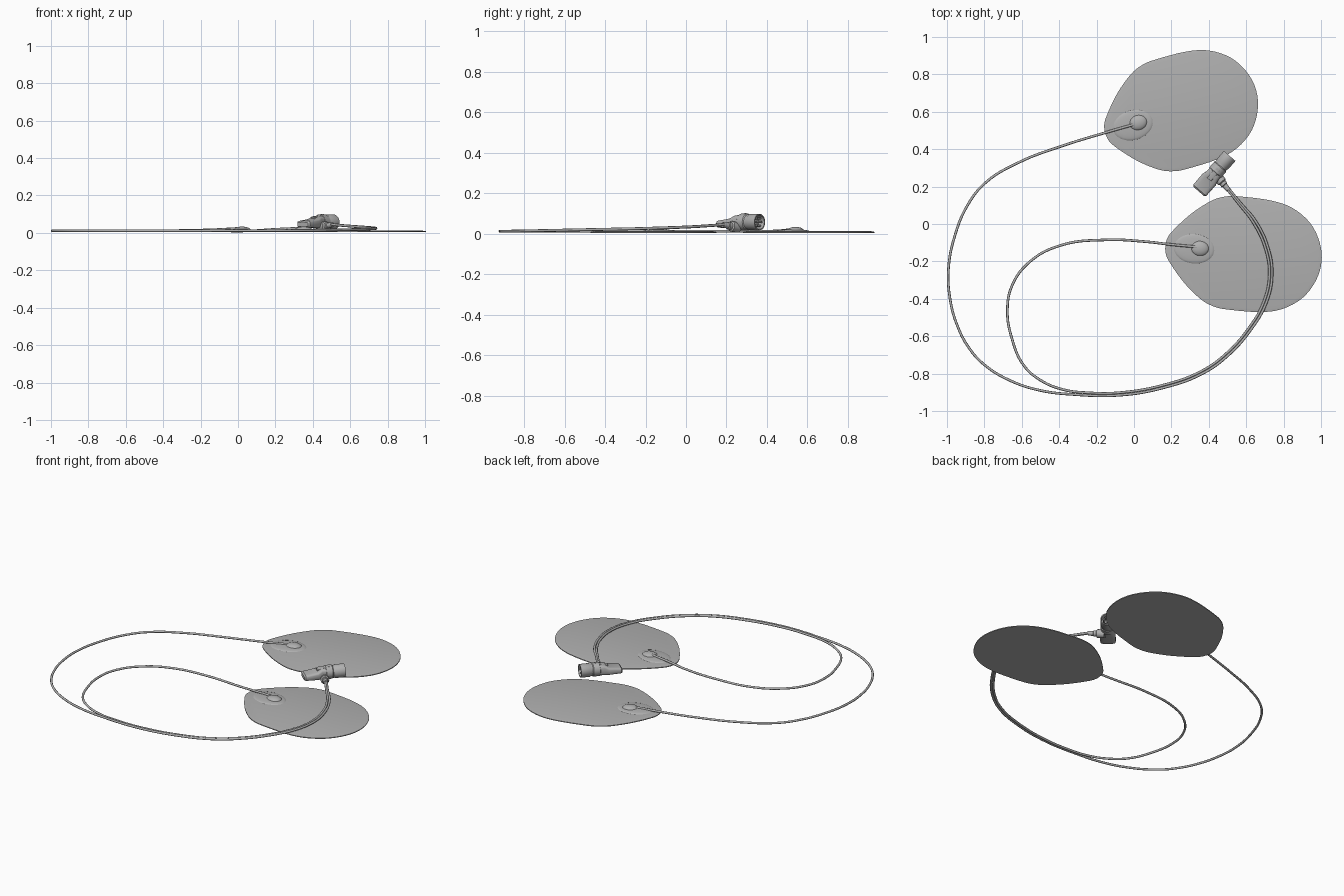
import bpy, bmesh, math
from mathutils import Vector, Matrix

if "Cube" in bpy.data.objects:
    bpy.data.objects.remove(bpy.data.objects["Cube"])

grey = bpy.data.materials.new("mid_grey")
grey.diffuse_color = (0.44, 0.44, 0.44, 1)
grey.use_nodes = True
grey.node_tree.nodes["Principled BSDF"].inputs["Base Color"].default_value = grey.diffuse_color


def shade(ob, angle):
    bpy.ops.object.select_all(action='DESELECT')
    ob.select_set(True)
    bpy.context.view_layer.objects.active = ob
    if ob.type == 'CURVE':
        bpy.ops.object.convert(target='MESH')
        ob = bpy.context.view_layer.objects.active
    ob.data.materials.append(grey)
    bpy.ops.object.shade_smooth_by_angle(angle=math.radians(angle))


def finish(bm, name, mat, angle=35):
    bmesh.ops.recalc_face_normals(bm, faces=bm.faces)
    bm.transform(mat)
    me = bpy.data.meshes.new(name)
    bm.to_mesh(me)
    bm.free()
    ob = bpy.data.objects.new(name, me)
    bpy.context.collection.objects.link(ob)
    shade(ob, angle)


def closed_spline(pts, n=4):
    """Catmull-Rom samples through a closed 2D outline."""
    p = [Vector(q) for q in pts]
    out = []
    for i in range(len(p)):
        a, b, c, d = p[i - 1], p[i], p[(i + 1) % len(p)], p[(i + 2) % len(p)]
        for k in range(n):
            t = k / n
            out.append(0.5 * (2 * b + (c - a) * t + (2 * a - 5 * b + 4 * c - d) * t * t
                              + (3 * b - a - 3 * c + d) * t ** 3))
    return out


def loft(rings, name, mat, angle=35):
    """Skin a list of equal-length 3D rings and cap both ends."""
    bm = bmesh.new()
    vs = [[bm.verts.new(p) for p in r] for r in rings]
    n = len(vs[0])
    for a, b in zip(vs, vs[1:]):
        for i in range(n):
            bm.faces.new((a[i], a[(i + 1) % n], b[(i + 1) % n], b[i]))
    bm.faces.new(vs[0][::-1])
    bm.faces.new(vs[-1])
    finish(bm, name, mat, angle)


def dome(name, mat, size, at):
    """Upper half of an ellipsoid."""
    bm = bmesh.new()
    bmesh.ops.create_uvsphere(bm, u_segments=24, v_segments=12, radius=1)
    bmesh.ops.delete(bm, geom=[v for v in bm.verts if v.co.z < -0.01], context='VERTS')
    finish(bm, name, mat @ Matrix.Translation(at) @ Matrix.Diagonal((*size, 1)), 60)


# Pads: thin egg-shaped slab with a feathered rim, soft swelling and cable anchor
half = [(0.035, 0.095), (0.12, 0.19), (0.215, 0.265), (0.285, 0.295), (0.36, 0.304), (0.53, 0.3),
        (0.65, 0.272), (0.752, 0.203), (0.814, 0.105)]
outline = [(0, 0.035)] + half + [(0.835, 0)] + [(u, -v) for u, v in half[::-1]] + [(0, -0.035)]


def pad(prefix, tip, deg):
    m = Matrix.Translation((*tip, 0)) @ Matrix.Rotation(math.radians(deg), 4, 'Z')
    pts = closed_spline(outline)
    ring = lambda z, s=1, cx=0.45: [(cx + (p.x - cx) * s, p.y * s, z) for p in pts]
    loft([ring(0.004), ring(0.009), ring(0.0125, 0.945, 0.47)], prefix + "_pad", m)
    dome(prefix + "_pad_swelling", m, (0.11, 0.08, 0.01), (0.15, 0, 0.0115))
    dome(prefix + "_pad_anchor", m, (0.05, 0.042, 0.021), (0.18, 0.005, 0.0125))


pad("upper", (-0.15, 0.487), 16)
pad("lower", (0.172, -0.117), -6)


# Cables: separate loops that run side by side back to the connector
def cable(name, pts, r):
    cu = bpy.data.curves.new(name, 'CURVE')
    cu.dimensions = '3D'
    cu.bevel_depth = r
    cu.bevel_resolution = 2
    cu.resolution_u = 6
    cu.use_fill_caps = True
    sp = cu.splines.new('BEZIER')
    sp.bezier_points.add(len(pts) - 1)
    for b, p in zip(sp.bezier_points, pts):
        b.co = p if len(p) == 3 else (*p, 0.0115)
        b.handle_left_type = b.handle_right_type = 'AUTO'
    ob = bpy.data.objects.new(name, cu)
    bpy.context.collection.objects.link(ob)
    shade(ob, 60)


shared = [(-0.07, -0.908, 0.012), (0.17, -0.865, 0.012), (0.36, -0.795, 0.013), (0.49, -0.705, 0.015),
          (0.62, -0.56, 0.018), (0.70, -0.42, 0.021), (0.731, -0.27, 0.024), (0.71, -0.13, 0.028),
          (0.645, 0.01, 0.033), (0.565, 0.11, 0.039), (0.50, 0.19, 0.045)]


def offset(pts, d):
    out = []
    for i, p in enumerate(pts):
        a, b = Vector(pts[max(i - 1, 0)]), Vector(pts[min(i + 1, len(pts) - 1)])
        t = (b - a).normalized()
        k = d * (1 if i < len(pts) - 2 else 0.6)
        out.append((p[0] - t.y * k, p[1] + t.x * k, p[2]))
    return out


upper_path = [(0.0, 0.532, 0.024), (-0.13, 0.495, 0.017), (-0.40, 0.412), (-0.61, 0.332),
              (-0.795, 0.22), (-0.89, 0.10), (-0.957, -0.06), (-0.992, -0.24), (-0.985, -0.39),
              (-0.946, -0.54), (-0.877, -0.67), (-0.797, -0.755), (-0.66, -0.838),
              (-0.50, -0.89), (-0.33, -0.911)]
lower_path = [(0.34, -0.123, 0.026), (0.18, -0.108, 0.018), (0.08, -0.096), (-0.155, -0.085),
              (-0.395, -0.115), (-0.555, -0.20), (-0.65, -0.325), (-0.677, -0.46),
              (-0.652, -0.615), (-0.59, -0.755), (-0.50, -0.835), (-0.38, -0.885), (-0.25, -0.902)]
cable("upper_pad_cable", upper_path + offset(shared, -0.007), 0.007)
cable("lower_pad_cable", lower_path + offset(shared, 0.007), 0.007)

# Connector: local x runs along the plug, from the grip to the open socket
plug = Matrix.Translation((0.362, 0.192, 0.057)) @ Matrix.Rotation(math.radians(49), 4, 'Z')


def rounded(x, w, h, z=0, power=4, n=24):
    c = lambda v: math.copysign(abs(v) ** (2 / power), v)
    return [(x, w * c(math.cos(2 * math.pi * i / n)), z + h * c(math.sin(2 * math.pi * i / n)))
            for i in range(n)]


loft([rounded(-0.024, 0.038, 0.012, -0.012), rounded(-0.016, 0.046, 0.018, -0.01),
      rounded(0.06, 0.047, 0.025, -0.006), rounded(0.085, 0.04, 0.033),
      rounded(0.14, 0.036, 0.036, 0, 2.5)], "connector_grip", plug)
loft([rounded(x, r, r, 0, 2) for x, r in
      [(0.10, 0.03), (0.112, 0.042), (0.15, 0.042), (0.155, 0.038), (0.165, 0.038), (0.17, 0.041),
       (0.228, 0.041), (0.228, 0.035), (0.19, 0.035)]], "connector_socket", plug)
loft([rounded(0.06, 0.014, 0.008, 0.02), rounded(0.135, 0.014, 0.008, 0.036)], "connector_latch", plug)
for i in range(6):
    a = math.tau * i / 6
    bm = bmesh.new()
    bmesh.ops.create_cone(bm, cap_ends=True, segments=8, radius1=0.005, radius2=0.005, depth=0.035)
    m = Matrix.Translation((0.205, 0.021 * math.cos(a), 0.021 * math.sin(a))) @ Matrix.Rotation(math.pi / 2, 4, 'Y')
    finish(bm, "contact_pin", plug @ m)

# Stepped strain relief where the cables leave the plug
start, end = Vector((0.442, 0.258, 0.03)), Vector((0.507, 0.18, 0.044))
relief = Matrix.Translation(start) @ (end - start).to_track_quat('X', 'Z').to_matrix().to_4x4()
loft([rounded(x, r, r, 0, 2, 16) for x, r in
      [(0, 0.026), (0.045, 0.026), (0.05, 0.019), (0.065, 0.019), (0.068, 0.015), (0.1, 0.013)]],
     "strain_relief", relief)
